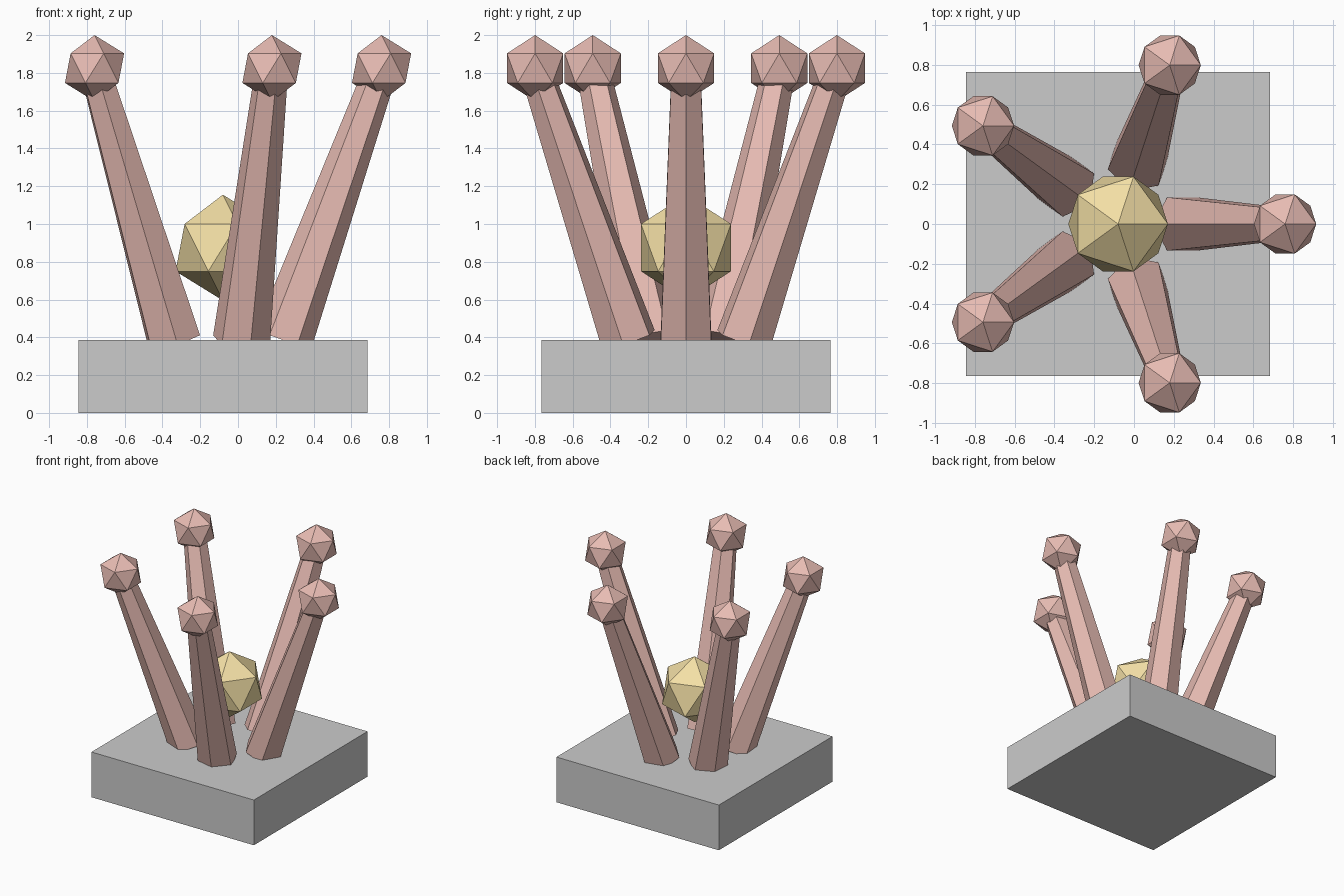
import bpy
from math import cos, sin, radians
from mathutils import Vector

if "Cube" in bpy.data.objects:
    bpy.data.objects.remove(bpy.data.objects["Cube"])

CX = -0.08  # shared centre line of the ring


def paint(ob, name, rgb):
    mat = bpy.data.materials.get(name) or bpy.data.materials.new(name)
    mat.diffuse_color = (*rgb, 1)
    mat.use_nodes = True
    mat.node_tree.nodes["Principled BSDF"].inputs["Base Color"].default_value = mat.diffuse_color
    ob.data.materials.append(mat)


def ball(name, loc, r):
    bpy.ops.mesh.primitive_ico_sphere_add(subdivisions=1, radius=r, location=loc)
    bpy.context.object.name = name
    return bpy.context.object


def tapered_rod(name, a, b, r1, r2):
    # six-sided rod with one corner facing the ring centre
    d = b - a
    bpy.ops.mesh.primitive_cone_add(vertices=6, radius1=r1, radius2=r2,
                                    depth=d.length, location=(a + b) / 2)
    ob = bpy.context.object
    ob.rotation_euler = d.to_track_quat('Z', 'Y').to_euler()
    ob.name = name
    return ob


# Square base slab
bpy.ops.mesh.primitive_cube_add(size=1, location=(CX, 0, 0.1925))
base = bpy.context.object
base.name = "base"
base.scale = (1.53, 1.53, 0.385)

# Five leaning stalks with faceted tips
for i in range(5):
    t = radians(72 * i)
    out = Vector((cos(t), sin(t), 0))
    foot = Vector((CX, 0, 0.385)) + out * 0.32
    tip = Vector((CX, 0, 1.825)) + out * 0.84
    paint(tapered_rod(f"stalk_{i + 1}", foot, tip, 0.155, 0.088), "pink", (0.8, 0.5, 0.45))
    paint(ball(f"stalk_tip_{i + 1}", tip, 0.175), "pink", (0.8, 0.5, 0.45))

# Gold core held between the stalks
paint(ball("core", (CX, 0, 0.875), 0.28), "gold", (0.9, 0.74, 0.38))
